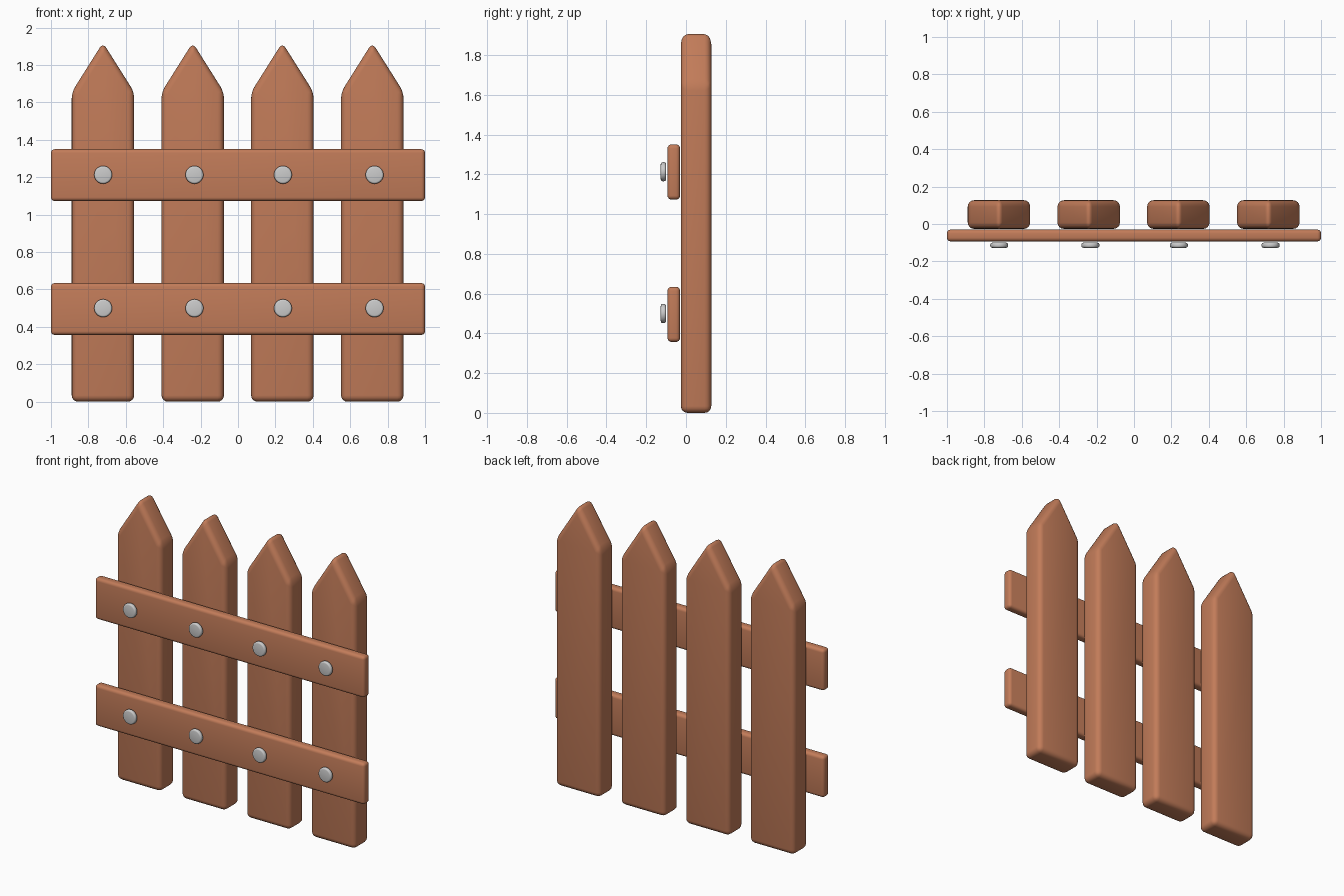
import bpy, bmesh, math
from mathutils import Matrix

if "Cube" in bpy.data.objects:
    bpy.data.objects.remove(bpy.data.objects["Cube"])

wood = bpy.data.materials.new("wood")
wood.diffuse_color = (0.54, 0.20, 0.10, 1)
wood.use_nodes = True
wood.node_tree.nodes["Principled BSDF"].inputs["Base Color"].default_value = wood.diffuse_color


def finish(name, bm, bevel, segments, mat=None):
    """Turn a bmesh into a softly bevelled, smooth shaded object."""
    bmesh.ops.recalc_face_normals(bm, faces=bm.faces)
    me = bpy.data.meshes.new(name)
    bm.to_mesh(me)
    bm.free()
    ob = bpy.data.objects.new(name, me)
    bpy.context.collection.objects.link(ob)
    if mat:
        me.materials.append(mat)
    mod = ob.modifiers.new("soft_edges", 'BEVEL')
    mod.width = bevel
    mod.segments = segments
    mod.limit_method = 'ANGLE'
    mod.angle_limit = math.radians(25)
    me.shade_smooth()
    return ob


def board(name, profile, y0, y1, bevel):
    """Extrude an (x, z) outline from y0 back to y1."""
    bm = bmesh.new()
    face = bm.faces.new([bm.verts.new((x, y0, z)) for x, z in profile])
    ext = bmesh.ops.extrude_face_region(bm, geom=[face])
    verts = [v for v in ext["geom"] if isinstance(v, bmesh.types.BMVert)]
    bmesh.ops.translate(bm, verts=verts, vec=(0, y1 - y0, 0))
    return finish(name, bm, bevel, 4, wood)


# Pointed pickets
W = 0.167
for i, cx in enumerate((-0.722, -0.242, 0.237, 0.718)):
    outline = [(cx - W, 0), (cx + W, 0), (cx + W, 1.655),
               (cx, 1.92), (cx - W, 1.655)]
    board(f"picket_{i + 1}", outline, -0.026, 0.127, 0.034)

# Cross rails with a row of round bolt heads each
for name, z0, z1, zb in (("lower", 0.357, 0.634, 0.50),
                         ("upper", 1.073, 1.350, 1.213)):
    board(f"{name}_rail", [(-1, z0), (1, z0), (1, z1), (-1, z1)],
          -0.093, -0.030, 0.02)
    for i, bx in enumerate((-0.721, -0.233, 0.240, 0.730)):
        bm = bmesh.new()
        place = Matrix.Translation((bx, -0.1135, zb)) @ Matrix.Rotation(math.pi / 2, 4, 'X')
        bmesh.ops.create_cone(bm, cap_ends=True, segments=32, radius1=0.048,
                              radius2=0.048, depth=0.027, matrix=place)
        finish(f"{name}_bolt_{i + 1}", bm, 0.01, 3)
